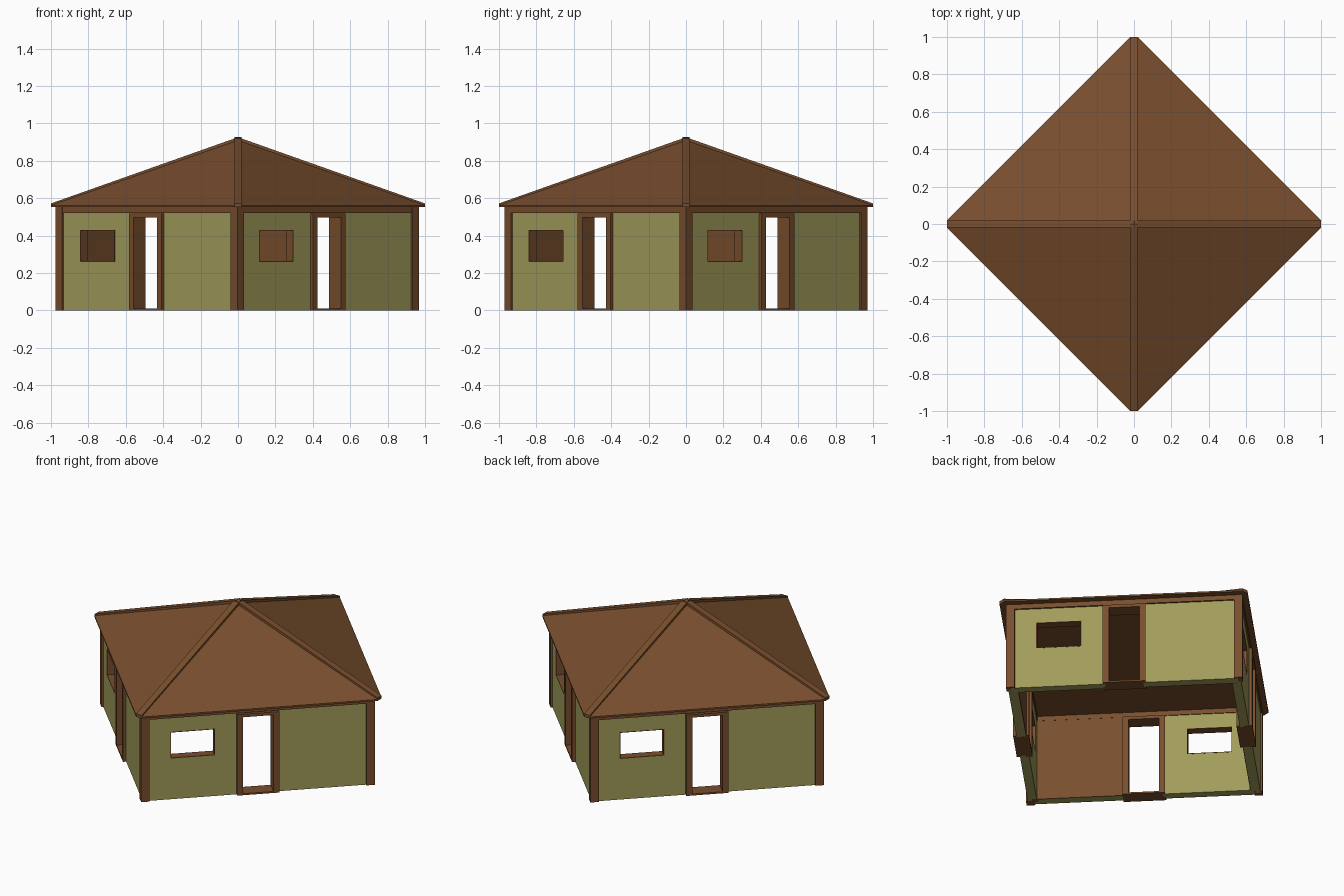
import bpy, bmesh, math
from mathutils import Matrix

if "Cube" in bpy.data.objects:
    bpy.data.objects.remove(bpy.data.objects["Cube"])


def material(name, color):
    m = bpy.data.materials.new(name)
    m.diffuse_color = (*color, 1)
    m.use_nodes = True
    m.node_tree.nodes["Principled BSDF"].inputs["Base Color"].default_value = m.diffuse_color
    return m


OLIVE = material("olive_plaster", (0.36, 0.335, 0.105))
BROWN = material("brown_timber", (0.19, 0.077, 0.027))


def finish(name, verts, faces, mat, angle=0, dx=0):
    bm = bmesh.new()
    vs = [bm.verts.new(v) for v in verts]
    for f in faces:
        bm.faces.new([vs[i] for i in f])
    bmesh.ops.recalc_face_normals(bm, faces=bm.faces)
    bm.transform(Matrix.Translation((dx, 0, 0)) @ Matrix.Rotation(angle, 4, 'Z'))
    me = bpy.data.meshes.new(name)
    bm.to_mesh(me)
    bm.free()
    me.materials.append(mat)
    ob = bpy.data.objects.new(name, me)
    bpy.context.collection.objects.link(ob)
    return ob


def prism(name, profile, y0, y1, mat, angle=0, dx=0):
    """Extrude an (x, z) profile along y."""
    n = len(profile)
    verts = [(x, y, z) for y in (y0, y1) for x, z in profile]
    faces = [range(n), range(n, 2 * n)]
    faces += [(i, (i + 1) % n, n + (i + 1) % n, n + i) for i in range(n)]
    return finish(name, verts, faces, mat, angle, dx)


def rect(u0, u1, z0, z1):
    return [(u0, z0), (u1, z0), (u1, z1), (u0, z1)]


def ring(name, outer, inner, y0, y1, mat, angle=0, dx=0):
    """Rectangular slab with a rectangular hole."""
    verts = [(u, y, z) for y in (y0, y1) for r in (outer, inner) for u, z in rect(*r)]
    faces = []
    for i in range(4):
        j = (i + 1) % 4
        faces += [(i, j, 4 + j, 4 + i), (8 + i, 8 + j, 12 + j, 12 + i),
                  (i, j, 8 + j, 8 + i), (4 + i, 4 + j, 12 + j, 12 + i)]
    return finish(name, verts, faces, mat, angle, dx)


OUT, WALL, INN = 0.687, 0.676, 0.622     # post face, wall face, inner wall face
POST = 0.637
TOP = 0.555
SHIFT = -0.004
window = (-0.513, -0.250, 0.26, 0.43)
liner = (-0.509, -0.254, 0.264, 0.426)

for k in range(4):
    a = math.radians(-45 + 90 * k)       # local wall faces -y
    n = f"_{k + 1}"
    opts = dict(angle=a, dx=SHIFT)
    # wall with window, plain wall with timber lining, and lintel strip
    ring("window_wall" + n, (-0.66, -0.11, 0, 0.53), window, -WALL, -INN, OLIVE, **opts)
    ring("window_lining" + n, window, liner, -WALL - 0.001, -INN + 0.001, BROWN, **opts)
    prism("plain_wall" + n, rect(0.11, 0.66, 0, 0.53), -WALL, -INN, OLIVE, **opts)
    prism("inner_boarding" + n, rect(0.11, 0.64, 0, 0.53), -INN, -INN + 0.004, BROWN, **opts)
    prism("door_lintel" + n, rect(-0.11, 0.11, 0.51, 0.53), -WALL, -INN, OLIVE, **opts)
    # door frame with threshold
    ring("door_frame" + n, (-0.124, 0.124, 0, 0.517), (-0.089, 0.089, 0.01, 0.498),
         -0.695, -0.603, BROWN, **opts)
    # wall plate and corner post
    prism("wall_plate" + n, rect(-0.66, 0.66, 0.522, TOP), -OUT + 0.001, -INN + 0.005, BROWN, **opts)
    prism("corner_post" + n, rect(POST, OUT, 0, TOP), -OUT, -POST, BROWN, **opts)
    prism("inner_corner_post" + n, rect(0.615, 0.65, 0, TOP), -0.65, -0.615, BROWN, **opts)
    # raised hip beam on each roof corner
    prism("hip_beam" + n, [(0, 0.926), (1.0, 0.572), (1.0, 0.552), (0, 0.87)],
          -0.02, 0.02, BROWN, angle=math.radians(90 * k))

# pyramid roof with clipped corners, thin eave edge and flat ceiling
corners = []
for k in range(4):
    c, s = math.cos(math.pi / 2 * k), math.sin(math.pi / 2 * k)
    corners += [(c - y * s, s + y * c) for y in (-0.02, 0.02)]
verts = [(x, y, z) for z in (0.552, 0.562) for x, y in corners] + [(0, 0, 0.916)]
faces = [range(8)]
for i in range(8):
    j = (i + 1) % 8
    faces += [(i, j, 8 + j, 8 + i), (8 + i, 8 + j, 16)]
finish("roof", verts, faces, BROWN)
